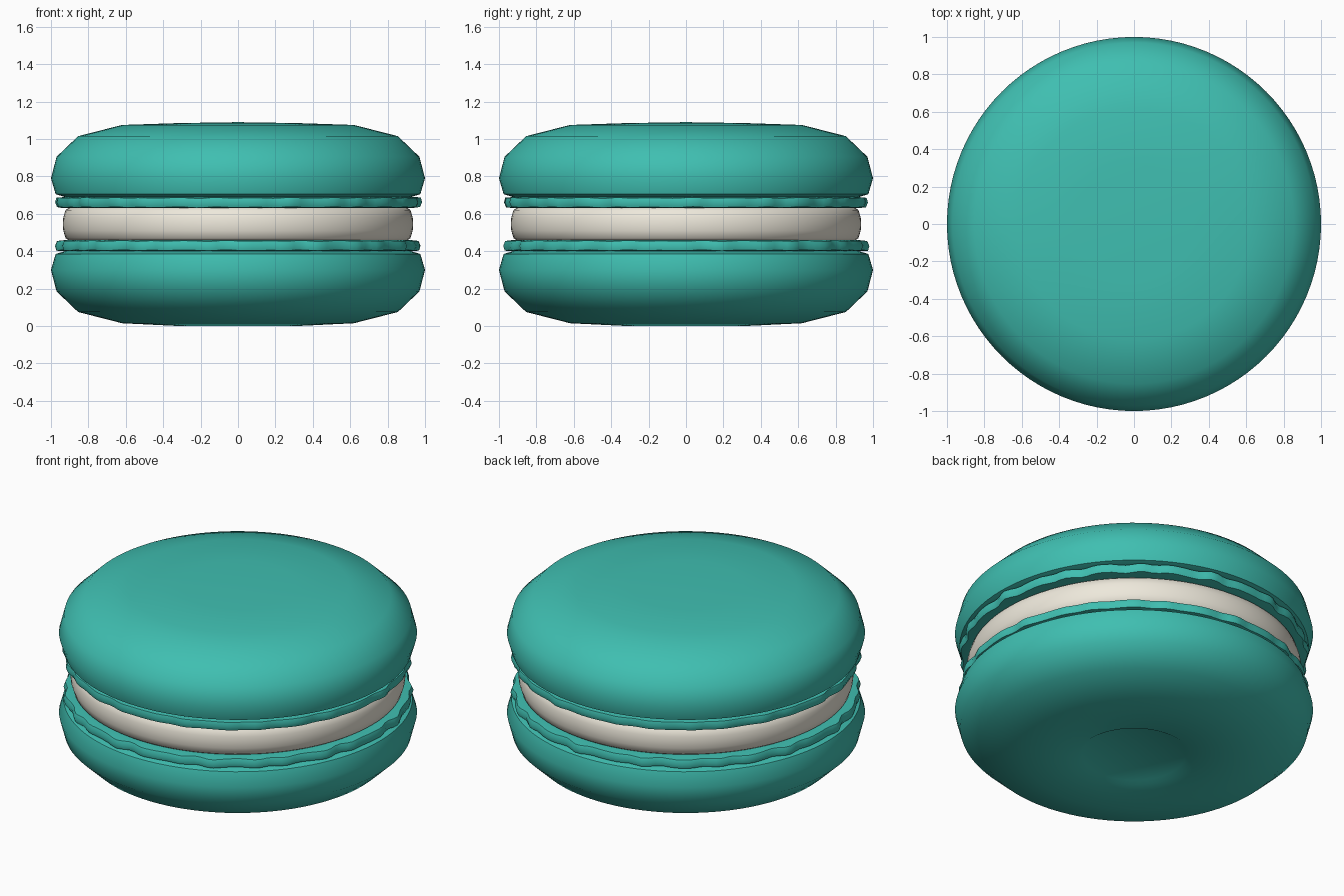
import bpy, bmesh, math

if "Cube" in bpy.data.objects:
    bpy.data.objects.remove(bpy.data.objects["Cube"])

MID = 0.545  # height of the mirror plane between both halves


def material(name, color):
    m = bpy.data.materials.new(name)
    m.diffuse_color = (*color, 1)
    m.use_nodes = True
    m.node_tree.nodes["Principled BSDF"].inputs["Base Color"].default_value = m.diffuse_color
    return m


def lathe(name, profile, segments, mat, ruffle=None):
    """Spin (radius, z) points round z; ruffle(angle, index) gives radius and z offsets."""
    bm = bmesh.new()
    rings = []
    for i, (r, z) in enumerate(profile):
        if r == 0:
            rings.append([bm.verts.new((0, 0, z))] * segments)
            continue
        ring = []
        for s in range(segments):
            a = 2 * math.pi * s / segments
            dr, dz = ruffle(a, i) if ruffle else (0, 0)
            ring.append(bm.verts.new(((r + dr) * math.cos(a), (r + dr) * math.sin(a), z + dz)))
        rings.append(ring)
    for lo, hi in zip(rings, rings[1:]):
        for s in range(segments):
            t = (s + 1) % segments
            bm.faces.new(list(dict.fromkeys((lo[s], lo[t], hi[t], hi[s]))))
    bmesh.ops.recalc_face_normals(bm, faces=bm.faces[:])
    mesh = bpy.data.meshes.new(name)
    bm.to_mesh(mesh)
    bm.free()
    ob = bpy.data.objects.new(name, mesh)
    bpy.context.collection.objects.link(ob)
    mesh.materials.append(mat)
    bpy.ops.object.select_all(action='DESELECT')
    ob.select_set(True)
    bpy.context.view_layer.objects.active = ob
    bpy.ops.object.shade_smooth_by_angle(angle=math.radians(50))
    return ob


def mirrored(profile):
    return [(r, 2 * MID - z) for r, z in profile]


teal = material("teal_shell", (0.05, 0.52, 0.44))
cream = material("cream_filling", (0.85, 0.81, 0.71))

# Domed shells; the lower one has a small shallow recess underneath
side = [(0.62, 1.075), (0.855, 1.015), (0.97, 0.905), (1.0, 0.79), (0.975, 0.705), (0.92, 0.688), (0, 0.688)]
lathe("top_shell", [(0, 1.09), (0.32, 1.085)] + side, 96, teal)
lathe("bottom_shell", mirrored([(0, 1.075), (0.29, 1.075), (0.315, 1.09)] + side), 96, teal)

# Ruffled feet around the inner edge of each shell
foot = [(0, 0.69), (0.92, 0.69), (0.965, 0.685), (0.972, 0.66), (0.962, 0.635), (0.92, 0.63), (0, 0.63)]


def ruffle_for(phase, flip):
    def ruffle(a, i):
        if i not in (2, 3, 4):
            return 0, 0
        w = 0.5 * math.sin(29 * a + phase) + 0.3 * math.sin(19 * a + 2 * phase) + 0.2 * math.sin(43 * a)
        return 0.013 * w, flip * 0.003 * w
    return ruffle


lathe("top_foot", foot, 160, teal, ruffle_for(0.4, 1))
lathe("bottom_foot", mirrored(foot), 160, teal, ruffle_for(1.9, -1))

# Cream filling, slightly bulging
lathe("filling", [(0, 0.635), (0.90, 0.635), (0.922, 0.62), (0.934, 0.58), (0.937, MID),
                  (0.934, 0.51), (0.922, 0.47), (0.90, 0.455), (0, 0.455)], 96, cream)
